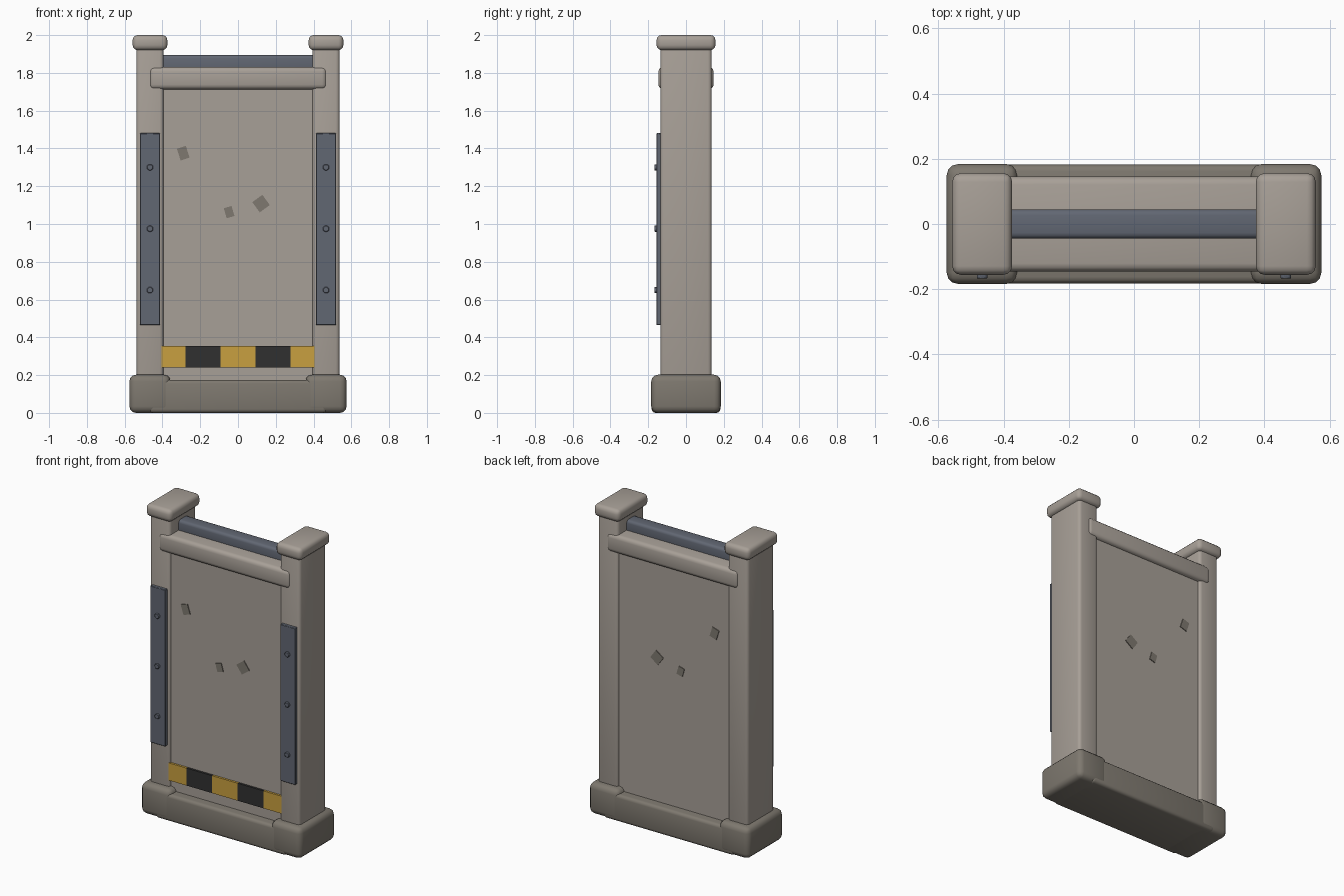
import bpy
import math

cube = bpy.data.objects.get("Cube")
if cube:
    bpy.data.objects.remove(cube, do_unlink=True)


def material(name, rgb):
    mat = bpy.data.materials.new(name)
    mat.use_nodes = True
    mat.diffuse_color = (*rgb, 1)
    mat.node_tree.nodes["Principled BSDF"].inputs["Base Color"].default_value = (*rgb, 1)
    return mat


STONE = material("warm grey", (0.39, 0.35, 0.31))
DARK = material("dark warm grey", (0.21, 0.19, 0.16))
STEEL = material("blue grey steel", (0.12, 0.135, 0.17))
YELLOW = material("warning yellow", (0.58, 0.35, 0.05))
BLACK = material("warning black", (0.03, 0.03, 0.03))


def finish(obj, name, mat, bevel=0, segments=3):
    obj.name = name
    obj.data.materials.append(mat)
    if bevel:
        mod = obj.modifiers.new("Bevel", 'BEVEL')
        mod.width = bevel
        mod.segments = segments
        bpy.ops.object.modifier_apply(modifier=mod.name)
        bpy.ops.object.shade_smooth_by_angle(angle=math.radians(40))
    return obj


def box(name, center, size, mat, bevel=0, segments=3, tilt=0):
    bpy.ops.mesh.primitive_cube_add(size=1, location=center)
    obj = bpy.context.object
    obj.scale = size
    bpy.ops.object.transform_apply(location=False, rotation=False, scale=True)
    obj.rotation_euler.y = -math.radians(tilt)
    return finish(obj, name, mat, bevel, segments)


# Central panel with base beam, crossbar and top rail
box("panel", (0, 0, 0.95), (0.82, 0.24, 1.66), STONE)
box("base_beam", (0, 0, 0.0875), (0.94, 0.364, 0.175), DARK, 0.02)
box("crossbar", (0, 0, 1.772), (0.94, 0.292, 0.118), STONE, 0.025)
box("top_rail", (0, 0, 1.845), (0.86, 0.09, 0.10), STEEL, 0.018)

# Posts with feet, caps and bolted front plates
for side, sx in (("left", 1), ("right", -1)):
    x = 0.466 * sx
    box(f"{side}_post", (x, 0, 1.02), (0.144, 0.272, 1.84), STONE, 0.02)
    box(f"{side}_foot", (x, 0, 0.101), (0.218, 0.368, 0.202), DARK, 0.035)
    box(f"{side}_cap", (x, 0, 1.96), (0.184, 0.312, 0.08), STONE, 0.027)
    box(f"{side}_plate", (x, -0.145, 0.973), (0.108, 0.024, 1.015), STEEL, 0.003, 1)
    for i in range(3):
        bpy.ops.mesh.primitive_cylinder_add(
            vertices=12, radius=0.017, depth=0.03,
            location=(x, -0.153, 0.65 + 0.325 * i), rotation=(math.pi / 2, 0, 0))
        finish(bpy.context.object, f"{side}_bolt_{i + 1}", STEEL, 0.003, 1)

# Warning stripe segments
edges = (-0.404, -0.277, -0.092, 0.092, 0.277, 0.404)
for i, (a, b) in enumerate(zip(edges, edges[1:])):
    box(f"warning_stripe_{i + 1}", ((a + b) / 2, -0.126, 0.298),
        (b - a, 0.016, 0.113), BLACK if i % 2 else YELLOW)

# Worn chips showing on both faces of the panel
chips = ((-0.29, 1.375, 0.05, 0.065, 18),
         (-0.047, 1.063, 0.043, 0.055, 16),
         (0.122, 1.108, 0.066, 0.067, 36))
for i, (x, z, w, h, tilt) in enumerate(chips):
    box(f"worn_chip_{i + 1}", (x, 0, z), (w, 0.25, h), DARK, tilt=tilt)
